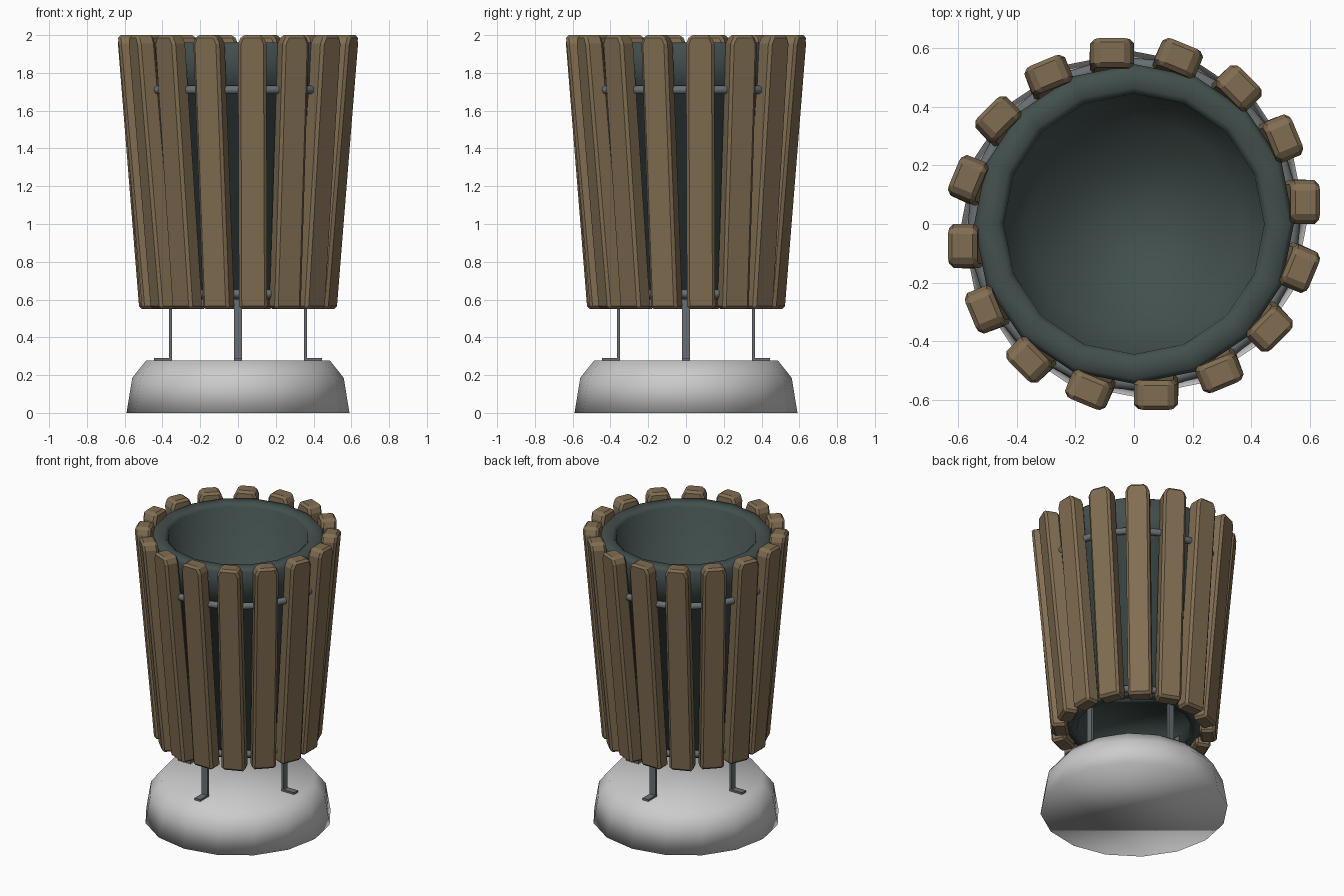
import bpy, bmesh
from math import sin, cos, pi, radians
from mathutils import Matrix

if "Cube" in bpy.data.objects:
    bpy.data.objects.remove(bpy.data.objects["Cube"])


def material(name, rgb):
    m = bpy.data.materials.new(name)
    m.diffuse_color = (*rgb, 1)
    m.use_nodes = True
    m.node_tree.nodes["Principled BSDF"].inputs["Base Color"].default_value = m.diffuse_color
    return m


wood = material("brown_wood", (0.22, 0.155, 0.085))
liner = material("dark_green_liner", (0.055, 0.08, 0.075))
steel = material("dark_steel", (0.14, 0.16, 0.17))


def finish(name, bm, mat=None, smooth=False):
    bmesh.ops.recalc_face_normals(bm, faces=bm.faces)
    me = bpy.data.meshes.new(name)
    bm.to_mesh(me)
    bm.free()
    if mat:
        me.materials.append(mat)
    if smooth:
        for p in me.polygons:
            p.use_smooth = True
    ob = bpy.data.objects.new(name, me)
    bpy.context.collection.objects.link(ob)
    return ob


def lathe(name, profile, mat=None, n=16, capped=True):
    """Revolve (radius, z) points; ends are capped, or joined in a loop."""
    bm = bmesh.new()
    rings = [[bm.verts.new((r * cos(2 * pi * i / n), r * sin(2 * pi * i / n), z))
              for i in range(n)] for r, z in profile]
    pairs = list(zip(rings, rings[1:]))
    if not capped:
        pairs.append((rings[-1], rings[0]))
    for a, b in pairs:
        for i in range(n):
            j = (i + 1) % n
            bm.faces.new((a[i], a[j], b[j], b[i]))
    if capped:
        bm.faces.new(rings[0])
        bm.faces.new(rings[-1])
    return finish(name, bm, mat, True)


def prism(name, a, b, mat, angle, bevel=0):
    """Solid between two matching outlines, turned about the z axis."""
    bm = bmesh.new()
    va = [bm.verts.new(p) for p in a]
    vb = [bm.verts.new(p) for p in b]
    bm.faces.new(va)
    bm.faces.new(vb)
    for i in range(len(va)):
        j = (i + 1) % len(va)
        bm.faces.new((va[i], va[j], vb[j], vb[i]))
    bmesh.ops.rotate(bm, verts=bm.verts, matrix=Matrix.Rotation(angle, 3, 'Z'))
    ob = finish(name, bm, mat)
    if bevel:
        m = ob.modifiers.new("edge_bevel", 'BEVEL')
        m.width, m.segments = bevel, 1
        m.limit_method, m.angle_limit = 'ANGLE', radians(50)
    return ob


# Concrete base
lathe("concrete_base", [(0.59, 0), (0.56, 0.185), (0.487, 0.277)])

# Bucket liner: recessed underside, tapered wall, thick lip, hollow inside
lathe("bucket_liner", [(0.36, 0.68), (0.36, 0.6), (0.425, 0.6), (0.495, 1.69),
                       (0.53, 1.70), (0.546, 1.94), (0.53, 1.96), (0.465, 1.96),
                       (0.445, 1.94), (0.36, 0.71)], liner)

# Steel hoops holding the slats
for name, r, z in (("upper_hoop", 0.545, 1.71), ("lower_hoop", 0.43, 0.63)):
    lathe(name, [(r + 0.023 * cos(k * pi / 4), z + 0.023 * sin(k * pi / 4))
                 for k in range(8)], steel, 32, False)

# Wooden slats: leaning outward, top corners clipped, offset to one side
outline = [(0.005, 0.55), (0.155, 0.55), (0.15, 1.955), (0.13, 2.0),
           (0.02, 2.0), (0.0, 1.955)]


def slat_side(depth):
    return [(0.508 + 0.128 * (z - 0.55) / 1.45 - depth, y, z) for y, z in outline]


for i in range(16):
    prism(f"slat_{i + 1}", slat_side(0), slat_side(0.1), wood, i * pi / 8, 0.015)

# Bent legs with outward feet
leg = [(0.35, 0.274), (0.445, 0.274), (0.445, 0.29), (0.366, 0.29),
       (0.366, 0.66), (0.35, 0.66)]
for i in range(4):
    prism(f"leg_{i + 1}", [(x, -0.022, z) for x, z in leg],
          [(x, 0.022, z) for x, z in leg], steel, i * pi / 2)
